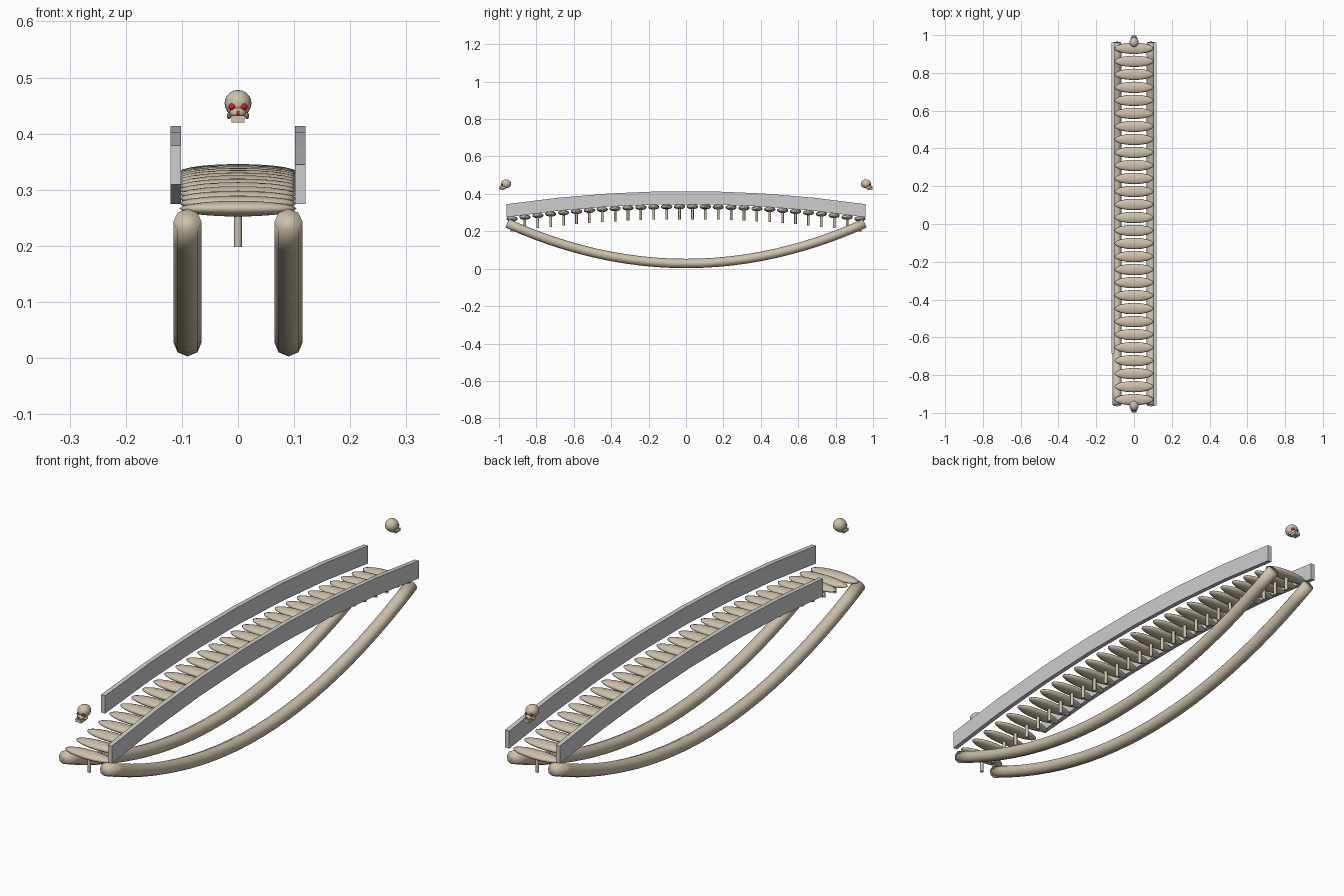
import bpy, bmesh, math
from mathutils import Vector, Matrix

cube = bpy.data.objects.get("Cube")
if cube:
    bpy.data.objects.remove(cube)


def material(name, rgb):
    m = bpy.data.materials.new(name)
    m.use_nodes = True
    m.diffuse_color = (*rgb, 1)
    m.node_tree.nodes["Principled BSDF"].inputs["Base Color"].default_value = (*rgb, 1)
    return m


BONE = material("bone", (0.61, 0.54, 0.41))
STONE = material("grey_rail", (0.61, 0.61, 0.61))
RED = material("red_eye", (0.65, 0.02, 0.01))


def finish(name, bm, mats, smooth=True):
    bmesh.ops.recalc_face_normals(bm, faces=bm.faces)
    mesh = bpy.data.meshes.new(name)
    bm.to_mesh(mesh)
    bm.free()
    for m in mats:
        mesh.materials.append(m)
    for p in mesh.polygons:
        p.use_smooth = smooth
    ob = bpy.data.objects.new(name, mesh)
    bpy.context.collection.objects.link(ob)
    return ob


def sweep(name, path, profile, mat, smooth, upright=False):
    """Carry an (x, height) profile along a path lying in the y-z plane."""
    bm = bmesh.new()
    rings = []
    for i, p in enumerate(path):
        t = (path[min(i + 1, len(path) - 1)] - path[max(i - 1, 0)]).normalized()
        up = Vector((0, 0, 1)) if upright else Vector((0, -t.z, t.y))
        rings.append([bm.verts.new(p + Vector((a, 0, 0)) + up * b) for a, b in profile])
    n = len(profile)
    for r, s in zip(rings, rings[1:]):
        for k in range(n):
            bm.faces.new((r[k], r[(k + 1) % n], s[(k + 1) % n], s[k]))
    bm.faces.new(rings[0])
    bm.faces.new(rings[-1])
    return finish(name, bm, [mat], smooth)


def ball(bm, centre, radii, index=0, u=16, v=10):
    mat = Matrix.Translation(centre) @ Matrix.Diagonal((*radii, 1))
    made = bmesh.ops.create_uvsphere(bm, u_segments=u, v_segments=v, radius=1, matrix=mat)
    for f in {f for vert in made["verts"] for f in vert.link_faces}:
        f.material_index = index


def arch(y):
    """Drop of the walkway away from its crown."""
    return -0.07 * (y / 0.96) ** 2


# Hanging support beams, eight sided
END = 0.956
octagon = [(0.025 * math.cos(k * math.pi / 4), 0.025 * math.sin(k * math.pi / 4)) for k in range(8)]
for side, x in (("left", 0.09), ("right", -0.09)):
    ys = [END * (i / 12 - 1) for i in range(25)]
    path = [Vector((x, y, 0.028 + 0.215 * (y / END) ** 2)) for y in ys]
    sweep(side + "_support_beam", path, octagon, BONE, True)

# Railings in straight sections; the right one lacks its front section
board = [(-0.009, 0), (0.009, 0), (0.009, 0.07), (-0.009, 0.07)]
for side, x, first in (("left", 0.111, 0), ("right", -0.111, 1)):
    ys = [0.96 * (2 * i / 7 - 1) for i in range(first, 8)]
    path = [Vector((x, y, 0.345 + arch(y))) for y in ys]
    sweep(side + "_railing", path, board, STONE, False, upright=True)

# Walkway slats, each with a peg underneath
COUNT = 28
for i in range(COUNT):
    y = 0.93 * (2 * i / (COUNT - 1) - 1)
    z = 0.332 + arch(y)
    bm = bmesh.new()
    ball(bm, (0, y, z), (0.104, 0.03, 0.014))
    finish(f"slat_{i + 1}", bm, [BONE])
    bm = bmesh.new()
    bmesh.ops.create_cone(bm, cap_ends=True, segments=8, radius1=0.007, radius2=0.007,
                          depth=0.062, matrix=Matrix.Translation((0, y, z - 0.037)))
    peg = finish(f"peg_{i + 1}", bm, [BONE])
    peg.data.set_sharp_from_angle(angle=math.radians(50))

# Floating skulls at both ends, facing outwards
for name, turn in (("front_skull", 0), ("back_skull", math.pi)):
    bm = bmesh.new()
    ball(bm, (0, -0.962, 0.454), (0.024, 0.027, 0.024))
    ball(bm, (0, -0.976, 0.437), (0.015, 0.02, 0.011))
    jaw = Matrix.Translation((0, -0.984, 0.426)) @ Matrix.Diagonal((0.024, 0.028, 0.012, 1))
    bmesh.ops.create_cube(bm, size=1, matrix=jaw)
    for s in (-1, 1):
        ball(bm, (0.016 * s, -0.974, 0.432), (0.004, 0.012, 0.006), 0, 8, 6)
        ball(bm, (0.0105 * s, -0.983, 0.448), (0.0065, 0.007, 0.006), 1, 10, 8)
    ball(bm, (0, -0.994, 0.437), (0.0035, 0.004, 0.0045), 1, 8, 6)
    bmesh.ops.rotate(bm, verts=bm.verts, cent=(0, 0, 0), matrix=Matrix.Rotation(turn, 3, "Z"))
    skull = finish(name, bm, [BONE, RED])
    skull.data.set_sharp_from_angle(angle=math.radians(50))
